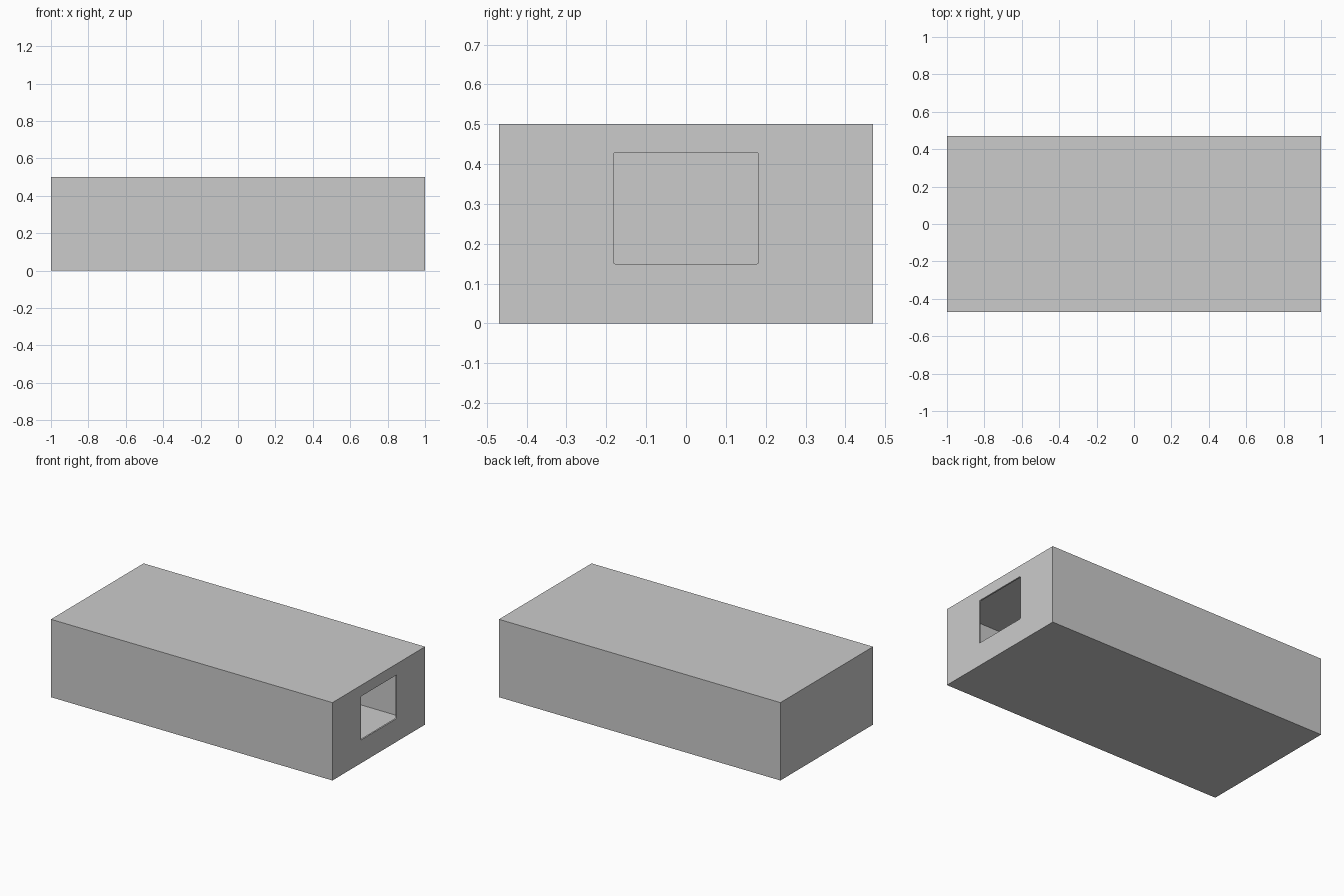
import bpy, bmesh
from mathutils import Matrix, Vector

if "Cube" in bpy.data.objects:
    bpy.data.objects.remove(bpy.data.objects["Cube"])

LENGTH, WIDTH, HEIGHT, WALL = 2.0, 0.94, 0.5, 0.01


def box(name, size, centre, round_x=0.0):
    """Box of a given size; round_x rounds the edges running along x."""
    bm = bmesh.new()
    bmesh.ops.create_cube(bm, size=1, matrix=Matrix.Translation(centre) @ Matrix.Diagonal((*size, 1)))
    if round_x:
        edges = [e for e in bm.edges
                 if abs((e.verts[0].co - e.verts[1].co).normalized().x) > 0.9]
        bmesh.ops.bevel(bm, geom=edges, offset=round_x, segments=4,
                        profile=0.5, affect='EDGES')
    mesh = bpy.data.meshes.new(name)
    bm.to_mesh(mesh)
    bm.free()
    obj = bpy.data.objects.new(name, mesh)
    bpy.context.collection.objects.link(obj)
    return obj


def cut(target, cutter):
    cutter.hide_render = True
    cutter.display_type = 'WIRE'
    mod = target.modifiers.new(cutter.name, 'BOOLEAN')
    mod.operation = 'DIFFERENCE'
    mod.solver = 'EXACT'
    mod.object = cutter


# Thin-walled hollow box
shell = box("box_shell", (LENGTH, WIDTH, HEIGHT), Vector((0, 0, HEIGHT / 2)))
cavity = box("cavity_cutter",
             (LENGTH - 2 * WALL, WIDTH - 2 * WALL, HEIGHT - 2 * WALL),
             Vector((0, 0, HEIGHT / 2)))
cut(shell, cavity)

# Rounded opening through the right end wall
opening = box("opening_cutter", (0.1, 0.364, 0.28), Vector((1.0, 0, 0.289)), round_x=0.006)
cut(shell, opening)
